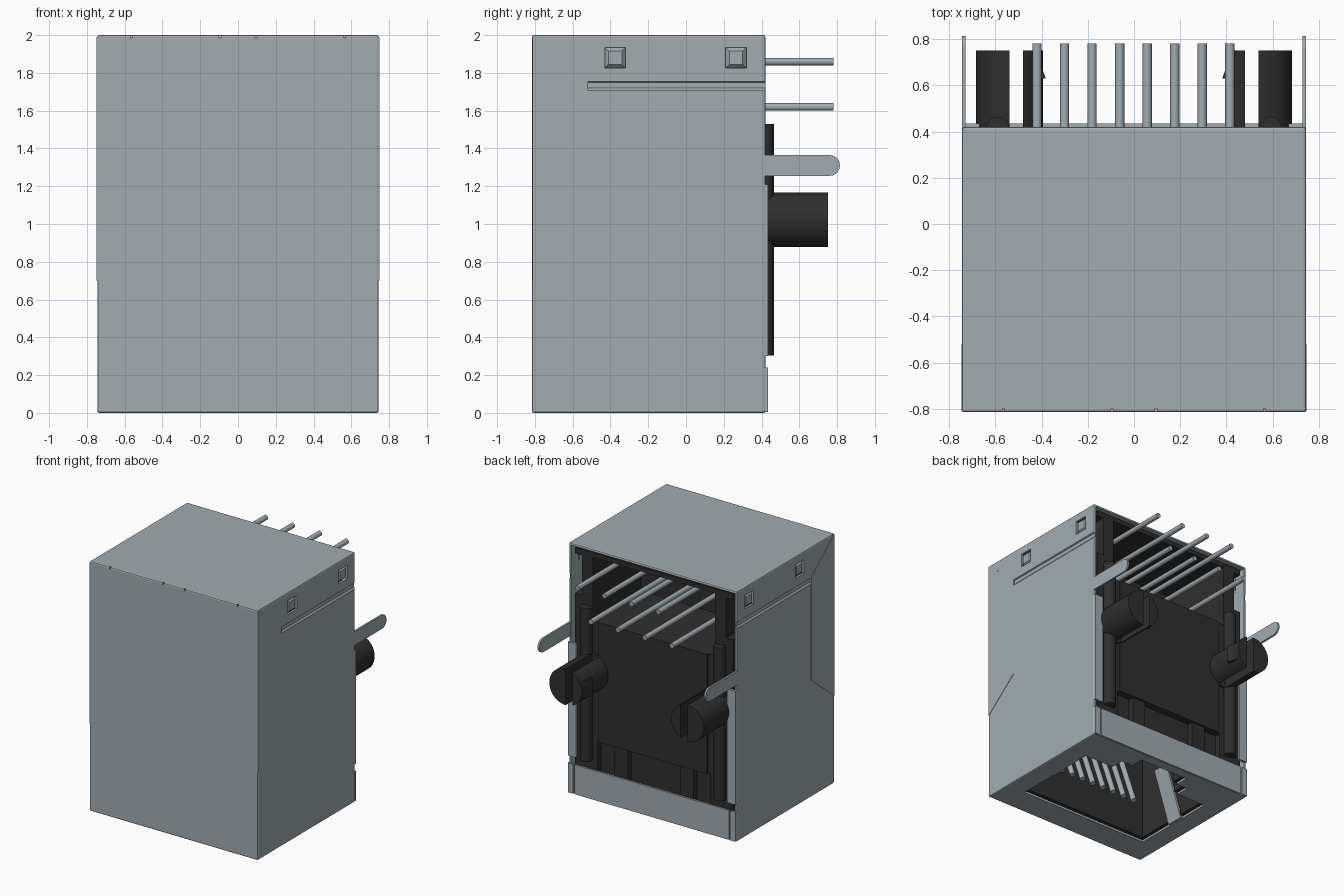
import bpy, bmesh, math
from mathutils import Vector

if "Cube" in bpy.data.objects:
    bpy.data.objects.remove(bpy.data.objects["Cube"], do_unlink=True)


def material(name, rgb):
    m = bpy.data.materials.new(name)
    m.use_nodes = True
    m.diffuse_color = (*rgb, 1)
    m.node_tree.nodes["Principled BSDF"].inputs["Base Color"].default_value = (*rgb, 1)
    return m


METAL = material("grey metal", (0.36, 0.412, 0.44))
PLASTIC = material("black plastic", (0.028, 0.028, 0.028))


def activate(ob):
    bpy.ops.object.select_all(action='DESELECT')
    ob.select_set(True)
    bpy.context.view_layer.objects.active = ob


def finish(name, bm, mat, smooth=False):
    bmesh.ops.recalc_face_normals(bm, faces=bm.faces)
    me = bpy.data.meshes.new(name)
    bm.to_mesh(me)
    bm.free()
    ob = bpy.data.objects.new(name, me)
    bpy.context.collection.objects.link(ob)
    me.materials.append(mat)
    if smooth:
        activate(ob)
        bpy.ops.object.shade_smooth_by_angle(angle=math.radians(35))
    return ob


def box(name, x, y, z, mat, bevel=0):
    """Box from three (low, high) ranges."""
    bm = bmesh.new()
    bmesh.ops.create_cube(bm, size=1)
    for v in bm.verts:
        v.co = [(a + b) / 2 + c * abs(b - a) for (a, b), c in zip((x, y, z), v.co)]
    if bevel:
        bmesh.ops.bevel(bm, geom=bm.edges[:], offset=bevel, segments=2,
                        affect='EDGES', profile=0.5)
    return finish(name, bm, mat)


def prism(name, pts, axis, lo, hi, mat):
    """Outline extruded along one axis from lo to hi."""
    bm = bmesh.new()
    place = {'X': lambda a, b: (lo, a, b), 'Y': lambda a, b: (a, lo, b),
             'Z': lambda a, b: (a, b, lo)}[axis]
    f = bm.faces.new([bm.verts.new(place(*p)) for p in pts])
    r = bmesh.ops.extrude_face_region(bm, geom=[f])
    step = Vector([(hi - lo) * (axis == k) for k in "XYZ"])
    bmesh.ops.translate(bm, vec=step,
                        verts=[g for g in r["geom"] if isinstance(g, bmesh.types.BMVert)])
    return finish(name, bm, mat)


def rod(name, p, q, r, mat, sides=16):
    """Cylinder between two points."""
    p, q = Vector(p), Vector(q)
    bm = bmesh.new()
    bmesh.ops.create_cone(bm, cap_ends=True, segments=sides, radius1=r, radius2=r,
                          depth=(q - p).length)
    rot = (q - p).to_track_quat('Z', 'Y').to_matrix()
    for v in bm.verts:
        v.co = rot @ v.co + (p + q) / 2
    return finish(name, bm, mat, True)


def cut(ob, *cutters):
    for c in cutters:
        c.hide_render = True
        m = ob.modifiers.new("cut", 'BOOLEAN')
        m.operation, m.solver, m.object = 'DIFFERENCE', 'EXACT', c
        activate(ob)
        bpy.ops.object.modifier_apply(modifier=m.name)
        bpy.data.objects.remove(c, do_unlink=True)


def opening(grow):
    """Stepped plug opening, wide with a latch notch towards the back."""
    half = [(0.56 + grow, -0.57 - grow), (0.56 + grow, 0.11 + grow), (0.30 + grow, 0.11 + grow),
            (0.30 + grow, 0.22 + grow), (0.20 + grow, 0.22 + grow), (0.20 + grow, 0.33 + grow)]
    return half + [(-x, y) for x, y in reversed(half)]


WINDOWS = (-0.375, 0.265)

# Metal shield: hollow box open at the back, plug opening underneath
shield = box("shield", (-0.745, 0.745), (-0.815, 0.42), (0, 2.0), METAL, 0.010)
cut(shield, box("hollow", (-0.727, 0.727), (-0.797, 1), (0.018, 1.982), METAL),
    prism("plug_hole", opening(0.02), 'Z', -0.1, 0.1, METAL))
# Shallow notches between the folded tabs along the top front edge
for lo, hi in ((-0.57, -0.56), (-0.10, -0.09), (0.09, 0.10), (0.56, 0.57)):
    cut(shield, box("tab_gap", (lo, hi), (-0.9, -0.800), (1.985, 2.1), METAL))
for s in (1, -1):
    cut(shield, prism("groove", [(s * 0.76, 1.762), (s * 0.735, 1.75), (s * 0.735, 1.72),
                                 (s * 0.76, 1.685)], 'Y', -0.52, 0.5, METAL))
    for y in WINDOWS:
        cut(shield, box("window", (s * 0.6, s * 0.9), (y - 0.055, y + 0.055),
                        (1.825, 1.935), METAL))

# Back lip with separate corner tabs
box("back_lip", (-0.685, 0.685), (0.418, 0.435), (0.005, 0.24), METAL)

for s in (1, -1):
    box("corner_tab", (s * 0.695, s * 0.743), (0.418, 0.435), (0.005, 0.24), METAL)
    # Side wrap of the front sheet
    prism("side_wrap", [(-0.812, 0.70), (-0.52, 0.935), (-0.52, 1.76), (-0.80, 1.99), (-0.812, 1.99)],
          'X', s * 0.740, s * 0.748, METAL)
    # Embossed catches in the side windows
    for y in WINDOWS:
        bm = bmesh.new()
        bmesh.ops.create_cube(bm, size=1)
        for v in bm.verts:
            w = 0.11 if v.co.x < 0 else 0.07
            v.co = (s * (0.722 if v.co.x < 0 else 0.743), y + v.co.y * w, 1.88 + v.co.z * w)
        finish("side_catch", bm, METAL)
    # Back edge flange
    box("back_flange", (s * 0.67, s * 0.743), (0.415, 0.435), (0.30, 1.21), METAL)
    # Ground leg with round tip
    tip = [(0.76 + 0.055 * math.cos(a), 1.31 + 0.055 * math.sin(a))
           for a in [math.radians(-90 + 18 * i) for i in range(11)]]
    prism("ground_leg", [(0.40, 1.255)] + tip + [(0.40, 1.365)], 'X', s * 0.730, s * 0.745, METAL)
    # Spring finger inside the plug opening
    prism("spring_finger", [(s * 0.585, 0.005), (s * 0.44, 0.42), (s * 0.425, 0.42), (s * 0.565, 0.005)],
          'Y', -0.27, -0.13, METAL)

# Plastic housing with plug cavity, pin chamber, side pockets and lower back recess
housing = box("housing", (-0.70, 0.70), (-0.785, 0.405), (0.025, 1.965), PLASTIC)
cut(housing, prism("plug_cavity", opening(0), 'Z', -0.1, 1.15, PLASTIC),
    box("pin_chamber", (-0.54, 0.54), (-0.2, 0.6), (1.43, 1.93), PLASTIC),
    box("back_recess", (-0.50, 0.50), (0.36, 0.6), (0.10, 0.47), PLASTIC))
for s in (1, -1):
    cut(housing, box("side_pocket", (s * 0.64, s * 0.9), (0.2, 0.6), (1.60, 1.92), PLASTIC))
box("back_plate", (-0.48, 0.48), (0.37, 0.42), (0.47, 1.43), PLASTIC)
for x in (-0.29, 0.29):
    box("recess_post", (x - 0.06, x + 0.06), (0.35, 0.405), (0.08, 0.48), PLASTIC)

for s in (1, -1):
    # Rounded vertical rib on the back
    rod("back_rib", (s * 0.59, 0.415, 0.305), (s * 0.59, 0.415, 1.53), 0.05, PLASTIC, 24)
    # Split locating peg with a barb on the inner half
    peg = rod("locating_peg", (s * 0.54, 0.36, 1.022), (s * 0.54, 0.752, 1.022), 0.145, PLASTIC, 40)
    cut(peg, box("slot", (s * 0.48, s * 0.54), (0.42, 0.9), (0.8, 1.3), PLASTIC))
    prism("peg_barb", [(s * 0.425, 0.75), (s * 0.382, 0.63), (s * 0.425, 0.63)],
          'Z', 0.95, 1.09, PLASTIC)

# Eight solder pins in two staggered rows, and the plug contacts
for i in range(8):
    x = -0.42 + i * 0.1193
    z = 1.86 if i % 2 else 1.62
    rod("solder_pin", (x, -0.25, z), (x, 0.782, z), 0.02, METAL)
    cx = -0.35 + i * 0.1
    rod("plug_contact", (cx, -0.60, 0.70), (cx, -0.42, 0.20), 0.022, METAL, 12)
